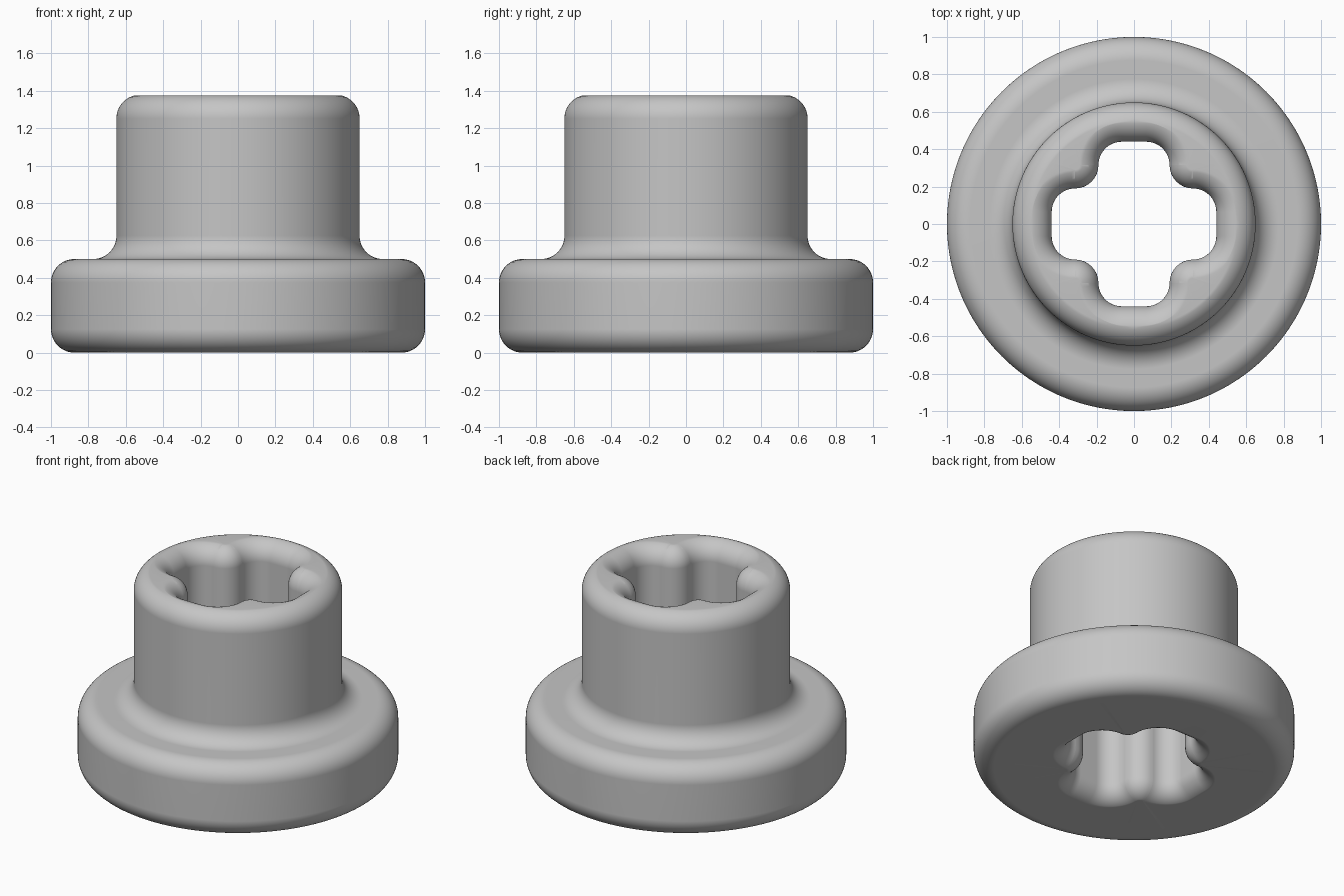
import bpy
import bmesh
from math import sin, cos, pi, radians

cube = bpy.data.objects.get("Cube")
if cube:
    bpy.data.objects.remove(cube, do_unlink=True)

R = 0.125                              # fillet radius used everywhere
FLANGE_R, FLANGE_H = 1.0, 0.5
STEM_R, HEIGHT = 0.65, 1.375
ARM_END, ARM_HALF = 0.44, 0.19         # cross-shaped hole
TRIM = radians(78)                     # rim fillets meet just short of level
DROP = R * (1 - sin(TRIM))


def arc(cx, cy, start, end, steps):
    """Points of a fillet arc, angles in degrees."""
    angles = [radians(start + (end - start) * i / steps) for i in range(steps + 1)]
    return [(cx + R * cos(a), cy + R * sin(a)) for a in angles]


def cross_outline():
    """Rounded cross as (x, y, normal x, normal y), normals pointing into the body."""
    a, b, c = ARM_END - R, ARM_HALF - R, ARM_HALF + R
    quadrant = []
    for cx, cy, start, end, steps, sign in ((a, b, 0, 90, 16, 1),
                                            (c, c, 270, 180, 8, -1),
                                            (b, a, 0, 90, 16, 1)):
        for x, y in arc(cx, cy, start, end, steps):
            quadrant.append((x, y, sign * (x - cx) / R, sign * (y - cy) / R))
    outline = []
    for turn in range(4):
        co, si = cos(turn * pi / 2), sin(turn * pi / 2)
        outline += [(x * co - y * si, x * si + y * co, u * co - v * si, u * si + v * co)
                    for x, y, u, v in quadrant]
    return outline


# Outer lathe profile (radius, z), from the underside up to the stem rim
top = HEIGHT + DROP
outer = (arc(FLANGE_R - R, R, -90, 0, 12)
         + arc(FLANGE_R - R, FLANGE_H - R, 0, 90, 12)
         + arc(STEM_R + R, FLANGE_H + R, 270, 180, 12)
         + arc(STEM_R - R, top - R, 0, 78, 12))

# Hole profile (offset from the cross outline, z), from the rim down to the underside
inner = (arc(R, top - R, 102, 180, 12)
         + arc(R, R - DROP, 180, 258, 12))

outline = cross_outline()
n = len(outline)
bm = bmesh.new()
rings = []
for r, z in outer:
    angles = [(i + 0.5) * 2 * pi / n for i in range(n)]
    # start each ring beside the first outline point
    rings.append([bm.verts.new((r * cos(a), r * sin(a), z)) for a in angles])
for d, z in inner:
    rings.append([bm.verts.new((x + u * d, y + v * d, z)) for x, y, u, v in outline])

# Skin the closed loop of rings
for k, ring in enumerate(rings):
    nxt = rings[(k + 1) % len(rings)]
    for i in range(n):
        j = (i + 1) % n
        bm.faces.new((ring[i], ring[j], nxt[j], nxt[i]))
bmesh.ops.recalc_face_normals(bm, faces=bm.faces)

mesh = bpy.data.meshes.new("flanged_bushing")
bm.to_mesh(mesh)
bm.free()
body = bpy.data.objects.new("flanged_bushing", mesh)
bpy.context.collection.objects.link(body)

# Plain grey material
grey = bpy.data.materials.new("plain grey")
grey.use_nodes = True
colour = (0.56, 0.56, 0.56, 1)
grey.diffuse_color = colour
grey.node_tree.nodes["Principled BSDF"].inputs["Base Color"].default_value = colour
mesh.materials.append(grey)

# Smooth shading, with the flats kept flat
bpy.ops.object.select_all(action='DESELECT')
body.select_set(True)
bpy.context.view_layer.objects.active = body
bpy.ops.object.shade_smooth_by_angle(angle=radians(35))
weighted = body.modifiers.new("flat_faces", 'WEIGHTED_NORMAL')
weighted.keep_sharp = True
